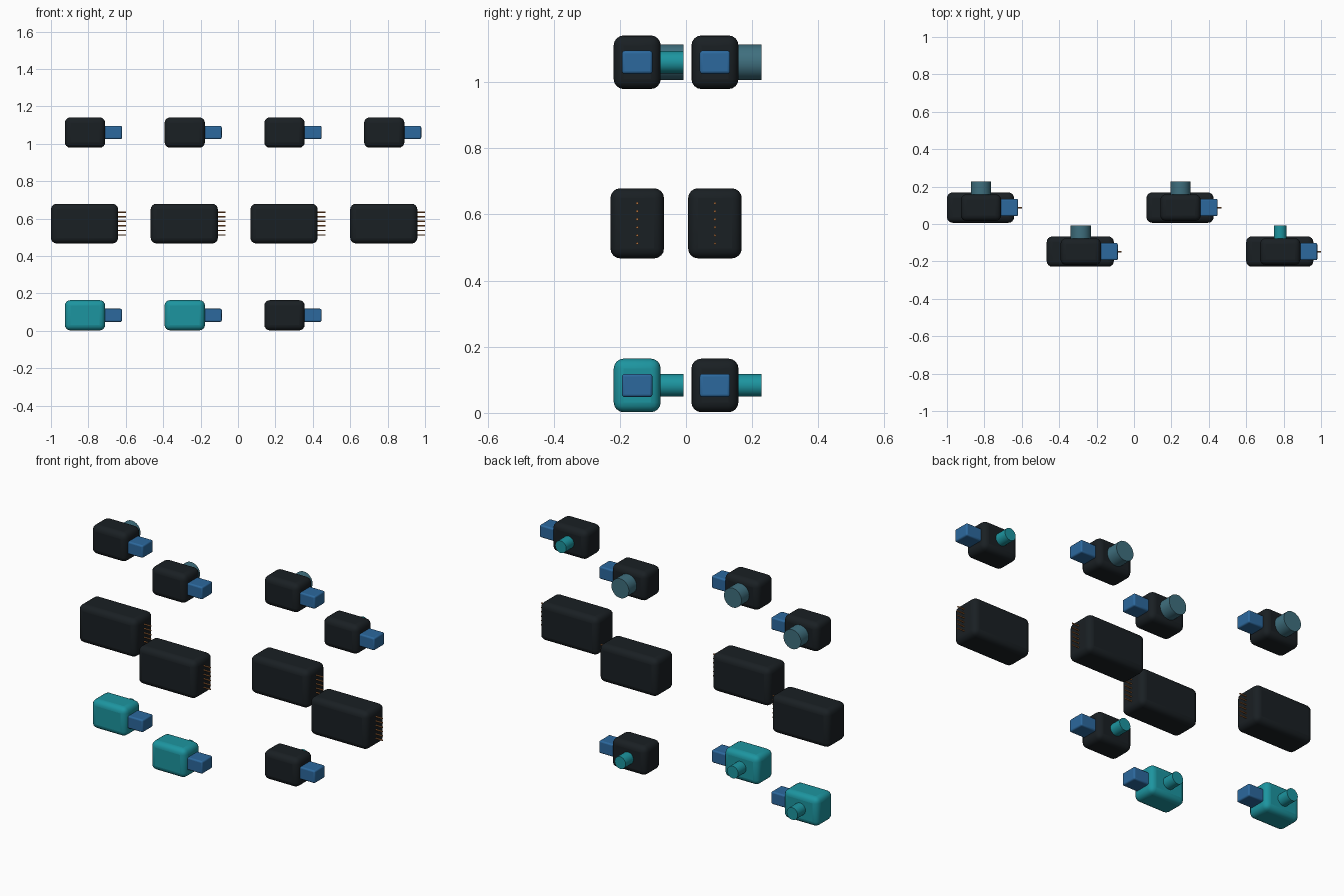
import bpy, math

if "Cube" in bpy.data.objects:
    bpy.data.objects.remove(bpy.data.objects["Cube"])

def material(name, rgb):
    m = bpy.data.materials.new(name)
    m.diffuse_color = (*rgb, 1)
    m.use_nodes = True
    m.node_tree.nodes["Principled BSDF"].inputs["Base Color"].default_value = m.diffuse_color
    return m

BLACK = material("black_plastic", (0.010, 0.014, 0.017))
TEAL = material("teal", (0.012, 0.30, 0.35))
STEEL = material("steel_teal", (0.05, 0.16, 0.21))
BLUE = material("blue_plug", (0.025, 0.14, 0.34))
COPPER = material("copper", (0.45, 0.17, 0.05))

def finish(o, name, mat):
    o.name = name
    o.data.materials.append(mat)

def box(name, x, y, z, mat, bevel, segments=4):
    """Rounded box from (min, max) ranges on each axis."""
    r = (x, y, z)
    bpy.ops.mesh.primitive_cube_add(size=1, location=[(a + b) / 2 for a, b in r])
    o = bpy.context.object
    o.scale = [b - a for a, b in r]
    bpy.ops.object.transform_apply(location=False, rotation=False, scale=True)
    finish(o, name, mat)
    if bevel:
        m = o.modifiers.new("rounding", 'BEVEL')
        m.width, m.segments = bevel, segments
        bpy.ops.object.shade_smooth_by_angle(angle=math.radians(35))

def cylinder(name, radius, length, centre, rotation, mat, sides=32):
    bpy.ops.mesh.primitive_cylinder_add(vertices=sides, radius=radius, depth=length,
                                        location=centre, rotation=rotation)
    finish(bpy.context.object, name, mat)
    bpy.ops.object.shade_smooth_by_angle(angle=math.radians(35))

def small_unit(name, cx, cy, cz, body_mat, knob_r, knob_mat):
    # rounded body, plug on the right, knob at the back
    box(name + "_body", (cx - 0.108, cx + 0.108), (cy - 0.071, cy + 0.071),
        (cz - 0.081, cz + 0.081), body_mat, 0.03)
    box(name + "_plug", (cx + 0.100, cx + 0.198), (cy - 0.046, cy + 0.046),
        (cz - 0.035, cz + 0.035), BLUE, 0.008, 3)
    cylinder(name + "_knob", knob_r, 0.08, (cx, cy + 0.1005, cz),
             (math.pi / 2, 0, 0), knob_mat)

def large_unit(name, cx, cy, cz):
    # tall block with a column of contact pins
    box(name + "_block", (cx - 0.182, cx + 0.177), (cy - 0.081, cy + 0.081),
        (cz - 0.106, cz + 0.106), BLACK, 0.03)
    for i in range(6):
        cylinder(f"{name}_pin_{i + 1}", 0.0037, 0.056,
                 (cx + 0.190, cy, cz + (i - 2.5) * 0.0243), (0, math.pi / 2, 0), COPPER, 12)

columns = [(-0.818 + 0.5333 * i, 0.0875 if i % 2 == 0 else -0.1475) for i in range(4)]
TOP, MIDDLE, BOTTOM = 1.060, 0.573, 0.083

for i, (cx, cy) in enumerate(columns):
    # top row
    big = i < 3
    small_unit(f"top_unit_{i + 1}", cx, cy, TOP, BLACK,
               0.054 if big else 0.034, STEEL if big else TEAL)
    # middle row
    large_unit(f"middle_unit_{i + 1}", cx, cy, MIDDLE)
    # bottom row has three units
    if i < 3:
        small_unit(f"bottom_unit_{i + 1}", cx, cy, BOTTOM,
                   TEAL if i < 2 else BLACK, 0.034, TEAL)
